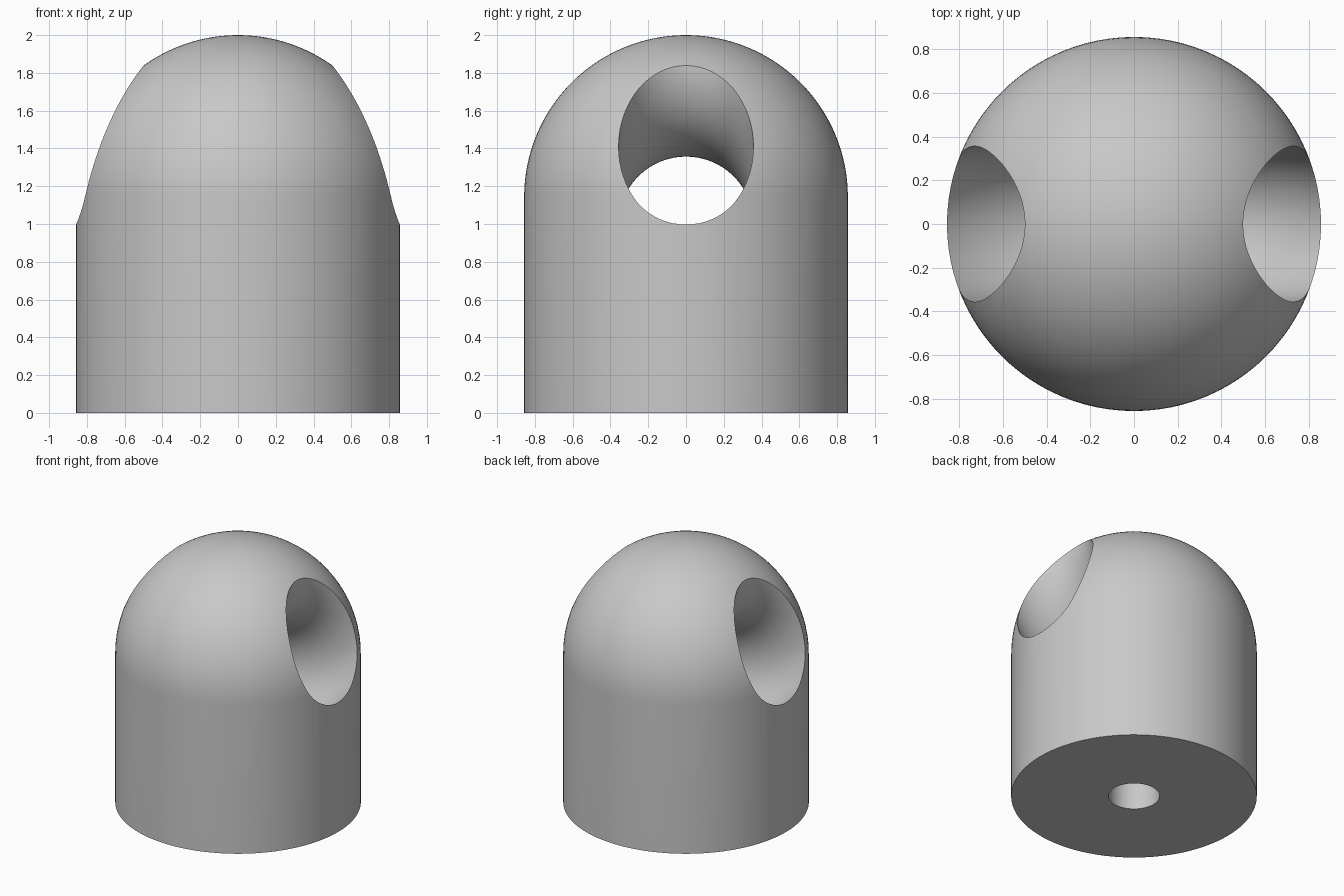
import bpy
import bmesh
import math
from mathutils import Matrix

default = bpy.data.objects.get("Cube")
if default:
    bpy.data.objects.remove(default, do_unlink=True)

RADIUS = 0.857            # body, dome and tunnel bend share this radius
BORE = 0.357              # tunnel tube radius
DOME_Z = 2 - RADIUS       # where the dome starts
BEND_Z = 1.857            # centre of the tunnel bend
SEGMENTS = 96

grey = bpy.data.materials.new("plain grey")
grey.use_nodes = True
grey.diffuse_color = (0.58, 0.58, 0.58, 1)
grey.node_tree.nodes["Principled BSDF"].inputs["Base Color"].default_value = grey.diffuse_color


def revolve(name, profile):
    """Closed solid from an (r, z) profile turned about the z axis."""
    bm = bmesh.new()
    verts = [bm.verts.new((r, 0, z)) for r, z in profile]
    edges = [bm.edges.new(pair) for pair in zip(verts, verts[1:])]
    bmesh.ops.spin(bm, geom=verts + edges, cent=(0, 0, 0), axis=(0, 0, 1),
                   angle=math.tau, steps=SEGMENTS)
    bmesh.ops.remove_doubles(bm, verts=bm.verts, dist=1e-4)
    bmesh.ops.recalc_face_normals(bm, faces=bm.faces)
    mesh = bpy.data.meshes.new(name)
    bm.to_mesh(mesh)
    bm.free()
    mesh.materials.append(grey)
    obj = bpy.data.objects.new(name, mesh)
    bpy.context.collection.objects.link(obj)
    return obj


def cut(body, cutter):
    """Subtract the cutter and discard it."""
    cutter.hide_render = True
    mod = body.modifiers.new("cut", "BOOLEAN")
    mod.operation = "DIFFERENCE"
    mod.solver = "EXACT"
    mod.object = cutter
    bpy.ops.object.select_all(action="DESELECT")
    bpy.context.view_layer.objects.active = body
    body.select_set(True)
    bpy.ops.object.modifier_apply(modifier=mod.name)
    bpy.data.objects.remove(cutter, do_unlink=True)


# Upright cylinder with a hemispherical top
STEPS = 32
dome = [(RADIUS * math.cos(a), DOME_Z + RADIUS * math.sin(a))
        for a in (math.pi / 2 * i / STEPS for i in range(STEPS))]
body = revolve("domed_body", [(0, 0), (RADIUS, 0)] + dome + [(0, 2)])

# Curved tunnel dipping from one side to the other
bpy.ops.mesh.primitive_torus_add(major_radius=RADIUS, minor_radius=BORE,
                                 major_segments=128, minor_segments=64)
tunnel = bpy.context.object
tunnel.name = "tunnel_cutter"
tunnel.data.transform(Matrix.Translation((0, 0, BEND_Z)) @ Matrix.Rotation(math.pi / 2, 4, "X"))
tunnel.data.materials.append(grey)
cut(body, tunnel)

# Vertical hole from the base up into the tunnel
hole = revolve("base_hole_cutter",
               [(0, -0.2), (BORE / 2, -0.2), (BORE / 2, 0.9), (0, 0.9)])
cut(body, hole)

# One material slot, smooth surfaces with sharp rims
body.data.materials.clear()
body.data.materials.append(grey)
for poly in body.data.polygons:
    poly.material_index = 0
bpy.ops.object.shade_smooth_by_angle(angle=math.radians(30))
